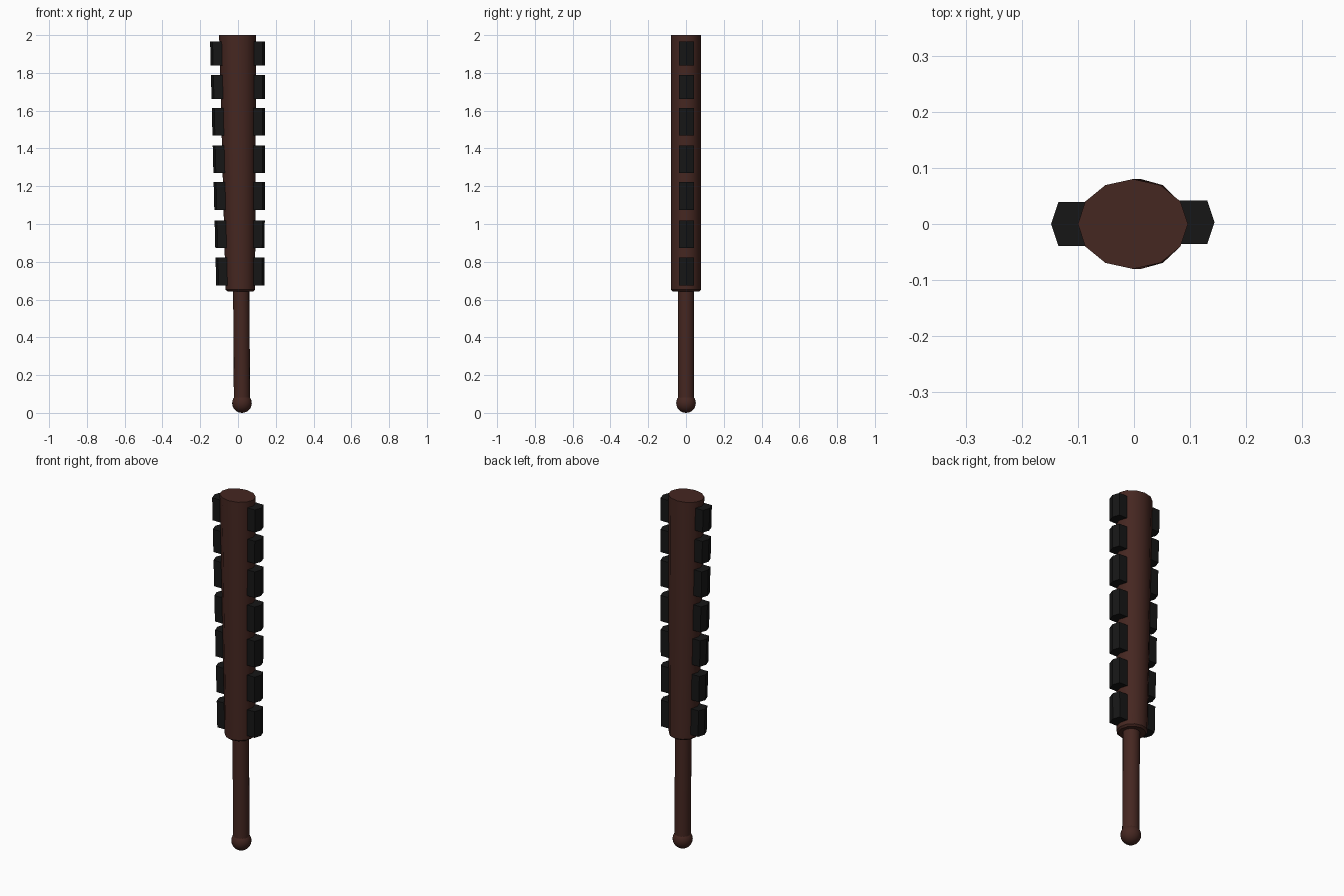
import bpy, bmesh
from math import sin, cos, pi, radians

if "Cube" in bpy.data.objects:
    bpy.data.objects.remove(bpy.data.objects["Cube"])


def material(name, rgb):
    m = bpy.data.materials.new(name)
    m.diffuse_color = (*rgb, 1)
    m.use_nodes = True
    m.node_tree.nodes["Principled BSDF"].inputs["Base Color"].default_value = m.diffuse_color
    return m


WOOD = material("dark_wood", (0.06, 0.02, 0.015))
STONE = material("black_stone", (0.008, 0.008, 0.008))


def finish(name, bm, mat, smooth=False):
    bmesh.ops.recalc_face_normals(bm, faces=bm.faces)
    me = bpy.data.meshes.new(name)
    bm.to_mesh(me)
    bm.free()
    me.materials.append(mat)
    ob = bpy.data.objects.new(name, me)
    bpy.context.collection.objects.link(ob)
    if smooth:
        bpy.context.view_layer.objects.active = ob
        ob.select_set(True)
        bpy.ops.object.shade_smooth_by_angle(angle=radians(40))
        ob.select_set(False)
    return ob


def loft(name, rings, sides, mat):
    """Elliptical rings (z, centre x, radius x, radius y), capped at both ends."""
    bm = bmesh.new()
    loops = [[bm.verts.new((cx + rx * cos(2 * pi * i / sides), ry * sin(2 * pi * i / sides), z))
              for i in range(sides)] for z, cx, rx, ry in rings]
    for a, b in zip(loops, loops[1:]):
        for i in range(sides):
            j = (i + 1) % sides
            bm.faces.new((a[i], a[j], b[j], b[i]))
    bm.faces.new(loops[0])
    bm.faces.new(loops[-1])
    return finish(name, bm, mat, True)


# Flattened club body, widening towards the top
loft("club_body", [(0.643, 0.0125, 0.068, 0.070), (0.652, 0.0125, 0.078, 0.080),
                   (2.0, -0.002, 0.098, 0.080)], 12, WOOD)

# Round handle
loft("handle", [(0.06, 0.021, 0.043, 0.043), (0.68, 0.017, 0.043, 0.043)], 16, WOOD)

# Ball pommel
bm = bmesh.new()
bmesh.ops.create_uvsphere(bm, u_segments=20, v_segments=12, radius=0.052)
bmesh.ops.translate(bm, vec=(0.021, 0, 0.052), verts=bm.verts)
finish("pommel", bm, WOOD, True)

# Pointed stone blades along both edges; the left row follows the taper
SPANS = [(0.675, 0.823), (0.873, 1.019), (1.074, 1.222), (1.270, 1.416),
         (1.468, 1.615), (1.661, 1.789), (1.839, 1.966)]


def blade(name, side, z0, z1):
    def tip(z):
        return 0.141 + 0.002 * (z - 0.7) if side > 0 else 0.116 + 0.025 * (z - 0.7)
    dy = 0.003 if side > 0 else 0
    bm = bmesh.new()
    loops = []
    for z in (z0, z1):
        t = tip(z)
        shape = [(t - 0.09, -0.039), (t - 0.013, -0.039), (t, 0), (t - 0.013, 0.039), (t - 0.09, 0.039)]
        loops.append([bm.verts.new((side * x, y + dy, z)) for x, y in shape])
    bm.faces.new(loops[0])
    bm.faces.new(loops[1])
    for i in range(5):
        j = (i + 1) % 5
        bm.faces.new((loops[0][i], loops[0][j], loops[1][j], loops[1][i]))
    finish(name, bm, STONE)


for n, (z0, z1) in enumerate(SPANS, 1):
    blade(f"right_blade_{n}", 1, z0, z1)
    blade(f"left_blade_{n}", -1, z0, z1)
